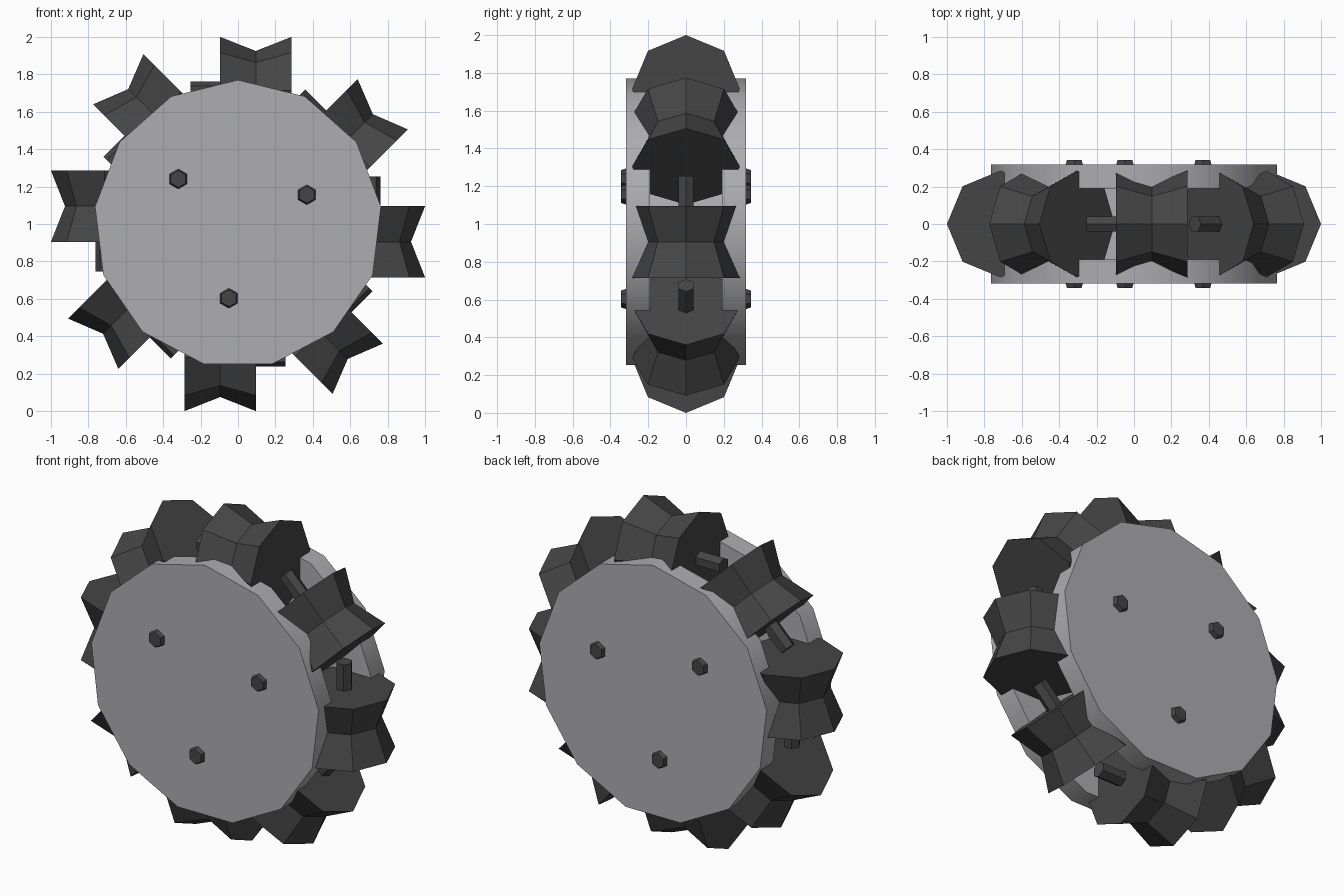
import bpy
import bmesh
import math
from mathutils import Matrix, Vector

cube = bpy.data.objects.get("Cube")
if cube:
    bpy.data.objects.remove(cube)

CENTRE = Matrix.Translation((0, 0, 1))
ALONG_Y = Matrix.Rotation(math.pi / 2, 4, "Z")


def make_material(name, colour):
    mat = bpy.data.materials.new(name)
    mat.use_nodes = True
    mat.diffuse_color = colour
    mat.node_tree.nodes["Principled BSDF"].inputs["Base Color"].default_value = colour
    return mat


plate_grey = make_material("plate grey", (0.42, 0.42, 0.435, 1))
rubber_grey = make_material("dark grey", (0.06, 0.06, 0.06, 1))


def turned(name, profile, sides, matrix, mat, smooth=False):
    """Capped faceted solid around local x; profile is (position, radius)."""
    bm = bmesh.new()
    rings = []
    for pos, radius in profile:
        angles = [2 * math.pi * i / sides for i in range(sides)]
        rings.append([bm.verts.new((pos, radius * math.sin(a), radius * math.cos(a)))
                      for a in angles])
    for low, high in zip(rings, rings[1:]):
        for i in range(sides):
            j = (i + 1) % sides
            bm.faces.new((low[i], low[j], high[j], high[i]))
    bm.faces.new(rings[0])
    bm.faces.new(rings[-1])
    bmesh.ops.recalc_face_normals(bm, faces=bm.faces)
    mesh = bpy.data.meshes.new(name)
    bm.to_mesh(mesh)
    bm.free()
    mesh.materials.append(mat)
    obj = bpy.data.objects.new(name, mesh)
    bpy.context.collection.objects.link(obj)
    obj.matrix_world = matrix
    if smooth:
        bpy.ops.object.select_all(action="DESELECT")
        obj.select_set(True)
        bpy.context.view_layer.objects.active = obj
        bpy.ops.object.shade_smooth_by_angle(angle=math.radians(35))
    return obj


# Side plates and the hub between them
for name, inner, outer in (("front_plate", -0.19, -0.317), ("back_plate", 0.19, 0.317)):
    turned(name, [(inner, 0.77), (outer, 0.77)], 13, CENTRE @ ALONG_Y, plate_grey, True)
turned("hub", [(-0.2, 0.5), (0.2, 0.5)], 13, CENTRE @ ALONG_Y, plate_grey, True)

# Eight waisted rollers, each slid along its own axle
for k in range(8):
    spoke = (CENTRE @ Matrix.Rotation(k * math.pi / 4, 4, "Y")
             @ Matrix.Translation((0, 0, 0.715)))
    turned(f"roller_{k + 1}", [(-0.095, 0.285), (0.095, 0.21), (0.285, 0.285)],
           8, spoke, rubber_grey)
    turned(f"axle_{k + 1}", [(-0.255, 0.047), (0.255, 0.047)], 6, spoke, rubber_grey)

# Three through bolts with tapered hexagonal ends
for k in range(3):
    angle = math.radians(23 + 120 * k)
    offset = Vector((math.cos(angle), 0, math.sin(angle))) * 0.4
    turned(f"bolt_{k + 1}",
           [(-0.343, 0.045), (-0.315, 0.054), (0.315, 0.054), (0.343, 0.045)],
           6, CENTRE @ Matrix.Translation(offset) @ ALONG_Y, rubber_grey)
